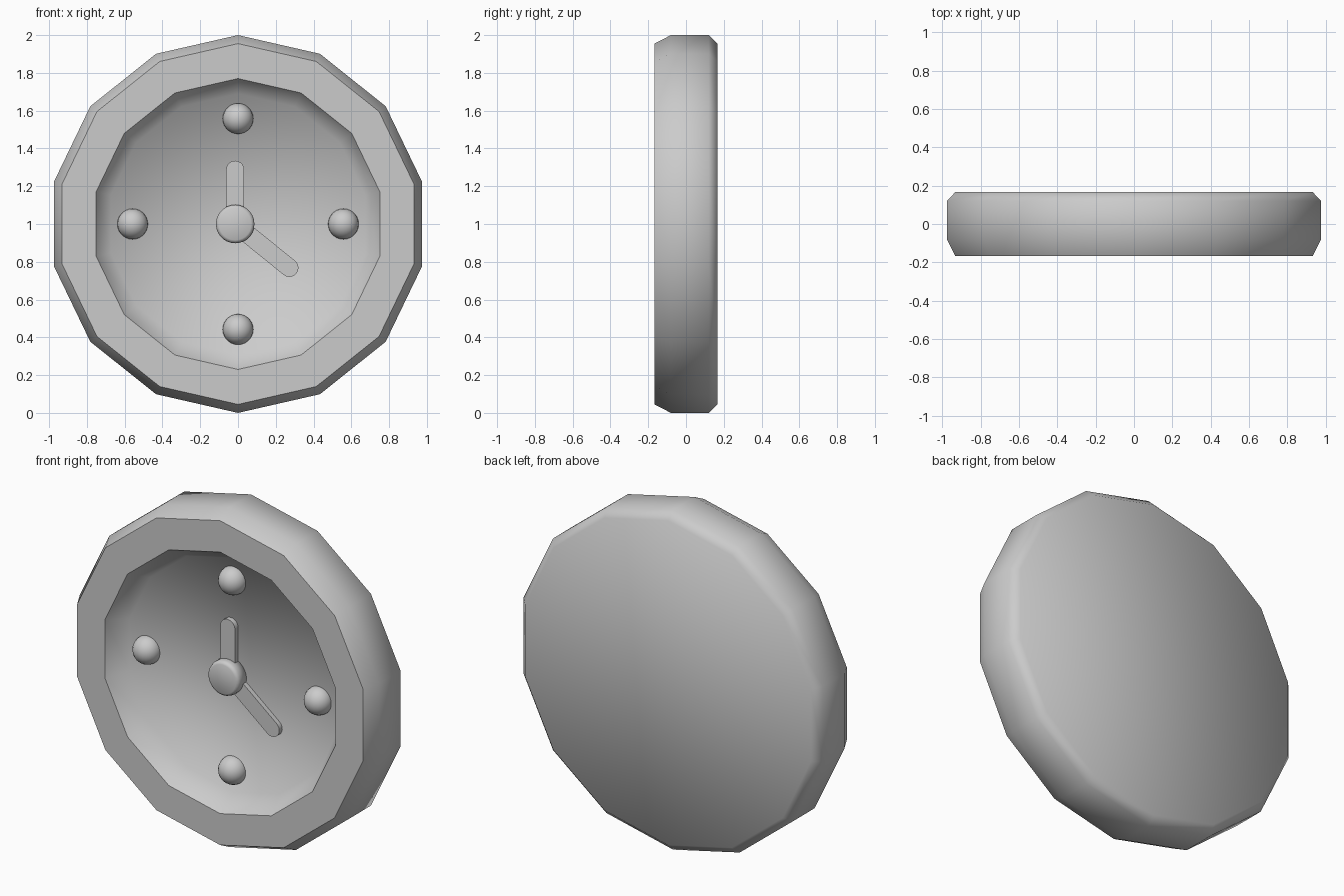
import bpy, bmesh, math
from mathutils import Matrix, Vector

cube = bpy.data.objects.get("Cube")
if cube:
    bpy.data.objects.remove(cube, do_unlink=True)

grey = bpy.data.materials.new("plain_grey")
grey.use_nodes = True
colour = (0.6, 0.6, 0.6, 1)
grey.diffuse_color = colour
grey.node_tree.nodes["Principled BSDF"].inputs["Base Color"].default_value = colour

FLOOR = -0.045
HUB = Vector((-0.015, 0, 1))


def finish(name, bm, sharp_angle=None):
    """Turn a bmesh into a smooth object; edges steeper than sharp_angle stay sharp."""
    bmesh.ops.recalc_face_normals(bm, faces=bm.faces)
    for f in bm.faces:
        f.smooth = True
    if sharp_angle:
        for e in bm.edges:
            if e.calc_face_angle(0) > math.radians(sharp_angle):
                e.smooth = False
    mesh = bpy.data.meshes.new(name)
    bm.to_mesh(mesh)
    bm.free()
    mesh.materials.append(grey)
    obj = bpy.data.objects.new(name, mesh)
    bpy.context.collection.objects.link(obj)
    return obj


def lathe(bm, profile, sides, centre):
    """Join rings of (radius, y) around the y axis and cap both ends."""
    rings = []
    for r, y in profile:
        angles = [math.tau * i / sides for i in range(sides)]
        rings.append([bm.verts.new(centre + Vector((r * math.sin(a), y, r * math.cos(a))))
                      for a in angles])
    for a, b in zip(rings, rings[1:]):
        for i in range(sides):
            j = (i + 1) % sides
            bm.faces.new((a[i], a[j], b[j], b[i]))
    bm.faces.new(rings[0])
    bm.faces.new(rings[-1])


# Case: recessed dial, flat front rim, chamfered sides and flat back
bm = bmesh.new()
profile = [(0.69, FLOOR), (0.77, -0.167), (0.955, -0.167),
           (1, -0.08), (1, 0.12), (0.955, 0.167)]
lathe(bm, profile, 14, Vector((0, 0, 1)))
bm.normal_update()
for f in bm.faces:
    if all(v.co.y < -0.16 for v in f.verts):
        for e in f.edges:
            if any(g.calc_center_median().y > -0.16 for g in e.link_faces):
                e.smooth = False
finish("clock_case", bm)

# Hour markers: half-sunk balls
for i, name in enumerate(("top", "left", "bottom", "right")):
    a = math.tau * i / 4
    bm = bmesh.new()
    place = Matrix.Translation((0.558 * math.sin(a), FLOOR, 1 + 0.558 * math.cos(a)))
    bmesh.ops.create_uvsphere(bm, u_segments=24, v_segments=14, radius=0.081, matrix=place)
    finish(name + "_marker", bm)


# Hands: flat bars with a round tip
def hand(name, tip_x, tip_z, front):
    w = 0.048
    tip = Vector((tip_x, 0, tip_z))
    along = (tip - HUB).normalized()
    side = Vector((along.z, 0, -along.x))
    outline = [HUB - side * w, HUB + side * w]
    for i in range(11):
        a = math.pi * i / 10
        outline.append(tip + side * w * math.cos(a) + along * w * math.sin(a))
    bm = bmesh.new()
    face = bm.faces.new([bm.verts.new(p + Vector((0, front, 0))) for p in outline])
    new = bmesh.ops.extrude_face_region(bm, geom=[face])["geom"]
    verts = [g for g in new if isinstance(g, bmesh.types.BMVert)]
    bmesh.ops.translate(bm, verts=verts, vec=(0, FLOOR + 0.01 - front, 0))
    bm.normal_update()
    finish(name, bm, 40)


hand("hour_hand", -0.015, 1.287, -0.075)
hand("minute_hand", 0.272, 0.768, -0.073)

# Hub: round cap with a softened front edge
bm = bmesh.new()
lathe(bm, [(0.085, -0.122), (0.097, -0.115), (0.102, -0.1), (0.102, FLOOR + 0.01)], 28, HUB)
finish("hand_hub", bm)
